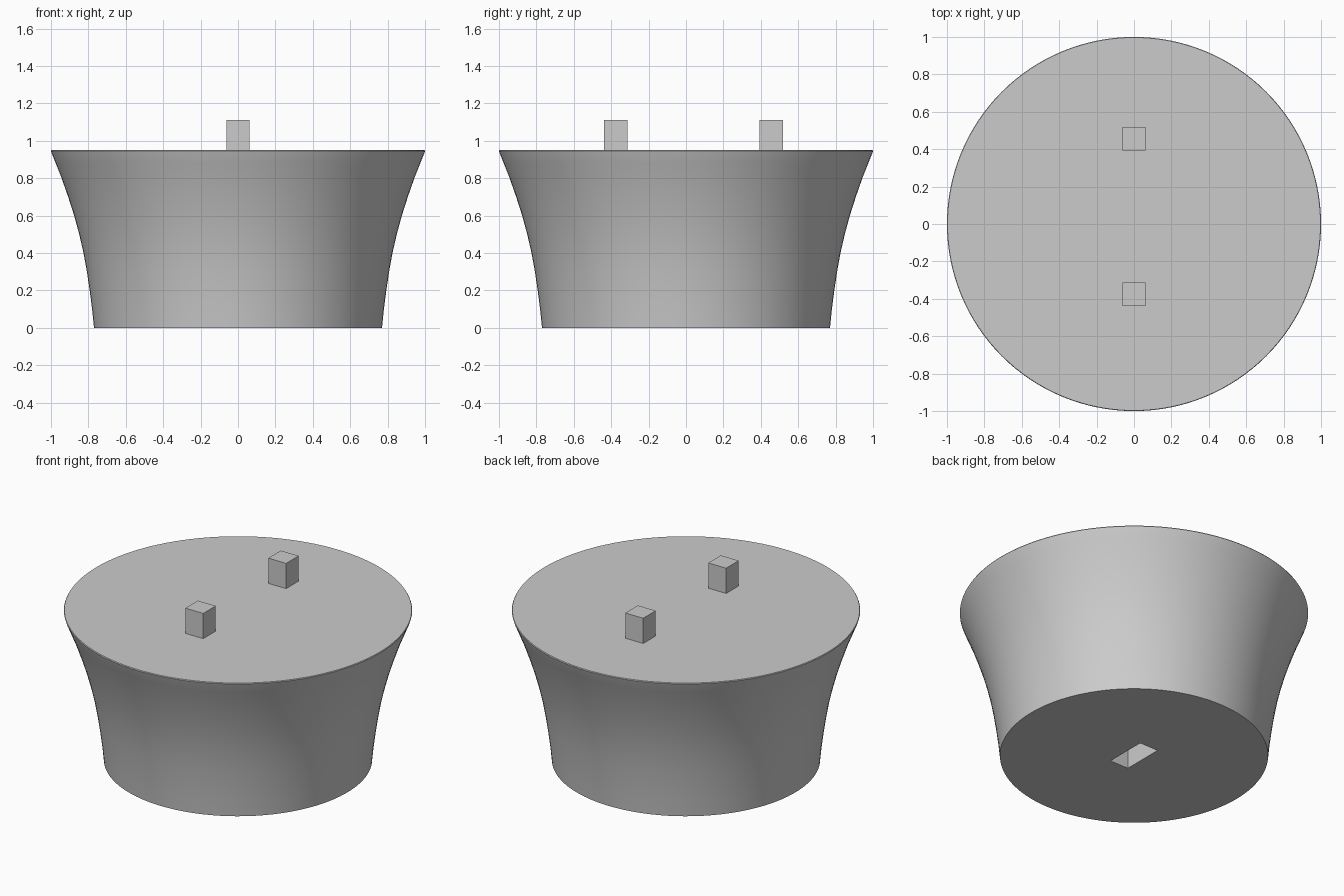
import bpy, bmesh, math
from mathutils import Matrix, Vector

cube = bpy.data.objects.get("Cube")
if cube:
    bpy.data.objects.remove(cube, do_unlink=True)

gray = bpy.data.materials.new("plain gray")
gray.use_nodes = True
color = (0.6, 0.6, 0.6, 1)
gray.diffuse_color = color
gray.node_tree.nodes["Principled BSDF"].inputs["Base Color"].default_value = color


def make_object(name, bm):
    bmesh.ops.recalc_face_normals(bm, faces=bm.faces)
    mesh = bpy.data.meshes.new(name)
    bm.to_mesh(mesh)
    bm.free()
    mesh.materials.append(gray)
    obj = bpy.data.objects.new(name, mesh)
    bpy.context.collection.objects.link(obj)
    return obj


def make_box(name, center, size):
    bm = bmesh.new()
    matrix = Matrix.Translation(center) @ Matrix.Diagonal((*size, 1))
    bmesh.ops.create_cube(bm, size=1, matrix=matrix)
    return make_object(name, bm)


# Flared round body, revolved from its side profile
profile = [(0.77, 0), (0.78, 0.1), (0.793, 0.2), (0.808, 0.3), (0.826, 0.4),
           (0.849, 0.5), (0.876, 0.6), (0.908, 0.7), (0.943, 0.8),
           (0.975, 0.88), (0.995, 0.93), (1.0, 0.945), (0.997, 0.95)]
sides = 128
bm = bmesh.new()
rings = []
for radius, z in profile:
    angles = [math.tau * i / sides for i in range(sides)]
    rings.append([bm.verts.new((radius * math.cos(a), radius * math.sin(a), z))
                  for a in angles])
for low, high in zip(rings, rings[1:]):
    for i in range(sides):
        j = (i + 1) % sides
        bm.faces.new((low[i], low[j], high[j], high[i]))
bm.faces.new(rings[0])
bm.faces.new(rings[-1])
body = make_object("flared_body", bm)

# Rectangular socket in the underside
cutter = make_box("socket_cutter", (0, 0, 0), (0.13, 0.265, 0.4))
cutter.hide_render = True
socket = body.modifiers.new("socket", "BOOLEAN")
socket.operation = "DIFFERENCE"
socket.solver = "EXACT"
socket.object = cutter
bpy.context.view_layer.objects.active = body
body.select_set(True)
bpy.ops.object.modifier_apply(modifier=socket.name)
bpy.data.objects.remove(cutter, do_unlink=True)
bpy.ops.object.shade_smooth_by_angle(angle=math.radians(35))

# Two square pegs on the top
for name, y in (("front_peg", -0.375), ("back_peg", 0.455)):
    make_box(name, Vector((0, y, 1.02)), (0.125, 0.125, 0.18))
